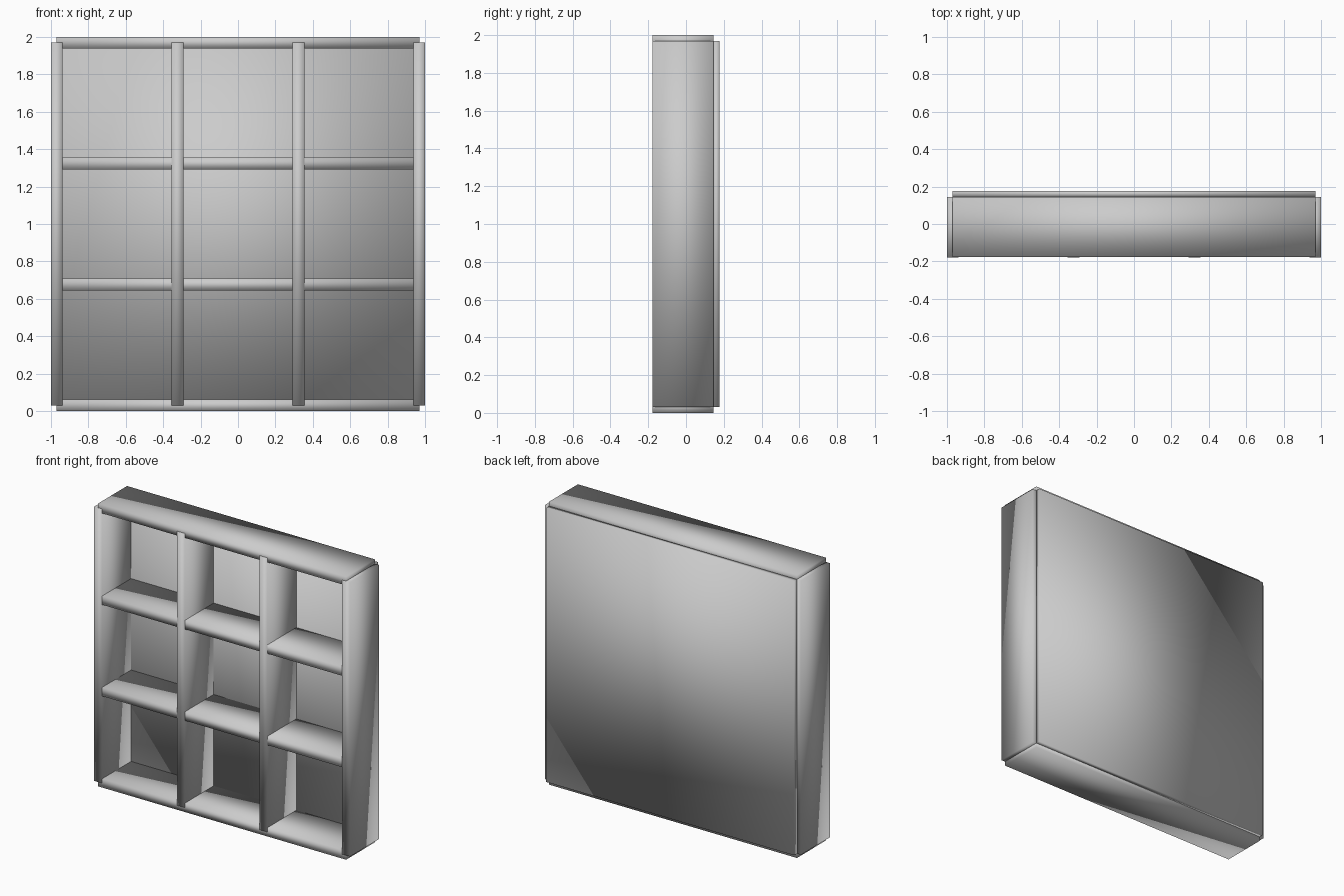
import bpy

cube = bpy.data.objects.get("Cube")
if cube:
    bpy.data.objects.remove(cube, do_unlink=True)

# Single grey finish
grey = bpy.data.materials.new("light_grey")
grey.use_nodes = True
color = (0.6, 0.6, 0.6, 1)
grey.diffuse_color = color
grey.node_tree.nodes["Principled BSDF"].inputs["Base Color"].default_value = color


def board(name, x, y, z):
    """Softly shaded board spanning the given (low, high) ranges."""
    spans = (x, y, z)
    bpy.ops.mesh.primitive_cube_add(size=1, location=[(a + b) / 2 for a, b in spans])
    obj = bpy.context.object
    obj.name = name
    obj.scale = [b - a for a, b in spans]
    bpy.ops.object.transform_apply(location=False, rotation=False, scale=True)
    obj.data.materials.append(grey)
    bpy.ops.object.shade_smooth()
    return obj


T = 0.062            # board thickness
LAP = T / 2          # overlap of the boards at the corners
FRONT, BACK = -0.177, 0.145
INNER = 1 - LAP

# Top and bottom boards
board("bottom_board", (-INNER, INNER), (FRONT, BACK), (0, T))
board("top_board", (-INNER, INNER), (FRONT, BACK), (2 - T, 2))

# Four uprights: two sides and two dividers, just proud of the shelves
step = 2 * INNER / 3
for i, name in enumerate(("right_side", "right_divider", "left_divider", "left_side")):
    x = -INNER + i * step
    board(name, (x - LAP, x + LAP), (FRONT - 0.001, BACK), (LAP, 2 - LAP))

# Two shelves running between the sides
for i, name in enumerate(("lower_shelf", "upper_shelf")):
    z = LAP + (i + 1) * step
    board(name, (-INNER, INNER), (FRONT, BACK), (z - LAP, z + LAP))

# Back panel
board("back_panel", (-INNER, INNER), (BACK, 0.177), (LAP, 2 - LAP))
